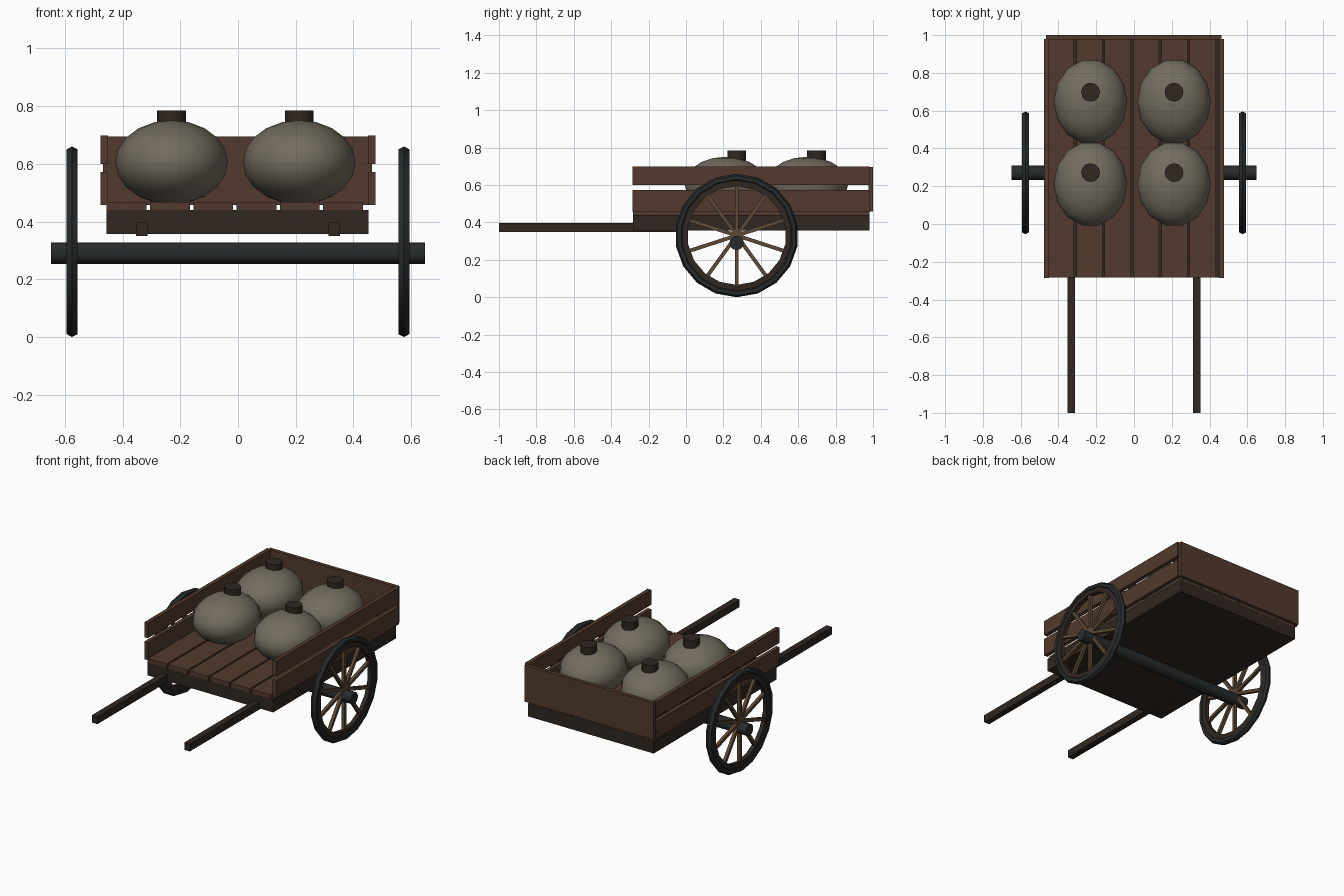
import bpy, math
from mathutils import Matrix, Vector

if "Cube" in bpy.data.objects:
    bpy.data.objects.remove(bpy.data.objects["Cube"])


def material(name, r, g, b):
    m = bpy.data.materials.new(name)
    m.diffuse_color = (r, g, b, 1)
    m.use_nodes = True
    m.node_tree.nodes["Principled BSDF"].inputs["Base Color"].default_value = m.diffuse_color
    return m


WOOD = material("wood", 0.085, 0.042, 0.026)
DARK = material("dark_wood", 0.03, 0.02, 0.015)
IRON = material("black_iron", 0.02, 0.024, 0.024)
SPOKE = material("spoke_wood", 0.11, 0.068, 0.036)
CLAY = material("clay", 0.17, 0.15, 0.115)


def finish(name, mat, smooth=False):
    o = bpy.context.object
    o.name = name
    o.data.materials.append(mat)
    if smooth:
        bpy.ops.object.shade_smooth_by_angle(angle=math.radians(40))
    return o


def box(name, x, y, z, mat):
    lo, hi = Vector((x[0], y[0], z[0])), Vector((x[1], y[1], z[1]))
    bpy.ops.mesh.primitive_cube_add(size=1)
    o = finish(name, mat)
    o.data.transform(Matrix.Translation((lo + hi) / 2) @ Matrix.Diagonal((*(hi - lo), 1)))
    return o


def ring(name, x, profile, mat, segs=18):
    # closed (radius, width) profile swept around the wheel centre
    verts, faces, n = [], [], len(profile)
    for i in range(segs):
        a = 2 * math.pi * i / segs
        for r, w in profile:
            verts.append((x + w, WY + r * math.sin(a), WZ + r * math.cos(a)))
        for j in range(n):
            k, i2 = (j + 1) % n, (i + 1) % segs
            faces.append((i * n + j, i * n + k, i2 * n + k, i2 * n + j))
    me = bpy.data.meshes.new(name)
    me.from_pydata(verts, [], faces)
    o = bpy.data.objects.new(name, me)
    bpy.context.collection.objects.link(o)
    bpy.ops.object.select_all(action='DESELECT')
    o.select_set(True)
    bpy.context.view_layer.objects.active = o
    bpy.ops.object.mode_set(mode='EDIT')
    bpy.ops.mesh.select_all(action='SELECT')
    bpy.ops.mesh.normals_make_consistent(inside=False)
    bpy.ops.object.mode_set(mode='OBJECT')
    finish(name, mat, True)


# bed frame, floor planks and tailboard
box("bed_frame", (-0.455, 0.452), (-0.283, 0.982), (0.357, 0.44), DARK)
for i in range(6):
    x = -0.455 + 0.15 * i
    box("floor_plank", (x, x + 0.138), (-0.283, 0.98), (0.44, 0.467), WOOD)
box("tailboard", (-0.467, 0.464), (0.976, 1.0), (0.457, 0.695), WOOD)

# side boards and pulling shafts
for s in (-1, 1):
    xs = sorted((s * 0.45, s * 0.476))
    box("lower_side_board", xs, (-0.285, 0.98), (0.457, 0.572), WOOD)
    box("upper_side_board", xs, (-0.285, 0.98), (0.6, 0.698), WOOD)
    c = s * 0.333
    box("shaft", (c - 0.02, c + 0.02), (-1.0, 0.0), (0.35, 0.398), DARK)

# axle
WY, WZ = 0.271, 0.33
bpy.ops.mesh.primitive_cylinder_add(vertices=14, radius=0.038, depth=1.296,
                                    location=(0, WY, 0.29), rotation=(0, math.pi / 2, 0))
finish("axle", IRON, True)

# wheels
for x in (-0.575, 0.575):
    ring("tire", x, [(0.33, 0), (0.32, 0.019), (0.3, 0.019), (0.288, 0.008),
                     (0.288, -0.008), (0.3, -0.019), (0.32, -0.019)], IRON)
    ring("wheel_rim", x, [(0.295, 0.014), (0.264, 0.014), (0.264, -0.014), (0.295, -0.014)], DARK)
    for i in range(10):
        o = box("spoke", (-0.01, 0.01), (-0.01, 0.01), (0.0, 0.275), SPOKE)
        o.location = (x, WY, WZ)
        o.rotation_euler.x = i * math.pi / 5

# jugs with stoppers
for x in (-0.23, 0.212):
    for y in (0.212, 0.648):
        bpy.ops.mesh.primitive_uv_sphere_add(segments=14, ring_count=10, radius=1,
                                             location=(x, y, 0.605), rotation=(0, 0, math.pi / 2))
        o = finish("jug", CLAY, True)
        o.scale = (0.225, 0.195, 0.146)
        bpy.ops.mesh.primitive_cylinder_add(vertices=12, radius=0.05, depth=0.07,
                                            location=(x, y + 0.05 if y > 0.5 else y + 0.06, 0.75))
        finish("jug_stopper", DARK, True)
